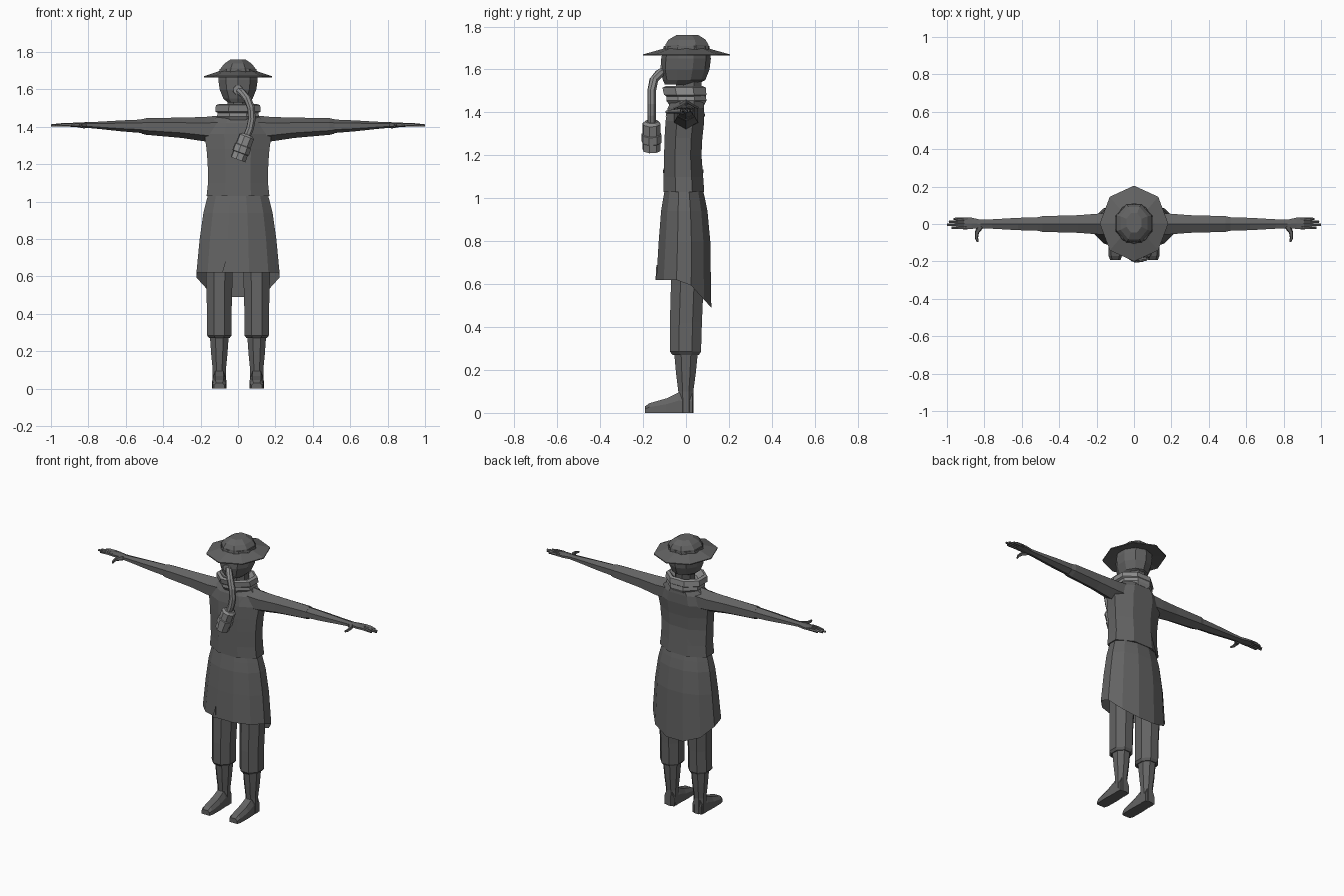
import bpy, bmesh, math
from mathutils import Vector

if "Cube" in bpy.data.objects:
    bpy.data.objects.remove(bpy.data.objects["Cube"])


def material(name, v):
    m = bpy.data.materials.new(name)
    m.diffuse_color = (v, v, v, 1)
    m.use_nodes = True
    m.node_tree.nodes["Principled BSDF"].inputs["Base Color"].default_value = m.diffuse_color
    return m


DARK = material("dark_grey_cloth", 0.125)
LIGHT = material("light_grey", 0.26)


def finish(name, bm, mat, mirror=False):
    bmesh.ops.recalc_face_normals(bm, faces=bm.faces)
    me = bpy.data.meshes.new(name)
    bm.to_mesh(me)
    bm.free()
    me.materials.append(mat)
    ob = bpy.data.objects.new(name, me)
    bpy.context.collection.objects.link(ob)
    if mirror:
        mod = ob.modifiers.new("mirror", 'MIRROR')
        mod.use_axis[0] = True
    return ob


def skin(rings, caps=(True, True)):
    """Bridge rings of equal point count into a bmesh."""
    bm = bmesh.new()
    vs = [[bm.verts.new(p) for p in r] for r in rings]
    n = len(vs[0])
    for a, b in zip(vs, vs[1:]):
        for i in range(n):
            j = (i + 1) % n
            bm.faces.new((a[i], a[j], b[j], b[i]))
    if caps[0]:
        bm.faces.new(vs[0][::-1])
    if caps[1]:
        bm.faces.new(vs[-1])
    return bm


def flat_ring(z, hx, y0, y1, n=8, x=0, turn=0.5):
    """Horizontal ring, half width hx, from y0 to y1; turn 0.5 puts flats on the axes."""
    k = 1 / math.cos(math.pi / n) if turn else 1
    cy, hy = (y0 + y1) / 2, (y1 - y0) / 2
    pts = []
    for i in range(n):
        a = 2 * math.pi * (i + turn) / n
        pts.append(Vector((x + hx * k * math.cos(a), cy + hy * k * math.sin(a), z)))
    return pts


def stack(name, rows, mat, n=8, x=0, turn=0.5, mirror=False, caps=(True, True)):
    rings = [flat_ring(*r, n=n, x=x, turn=turn) for r in rows]
    return finish(name, skin(rings, caps), mat, mirror)


def limb(name, rows, mat, n=6):
    """Mirrored arm section along x; rows are x, half depth, z low, z high, y centre."""
    rings = []
    for x, hy, z0, z1, cy in rows:
        k = 1 / math.cos(math.pi / 6)
        rings.append([Vector((x, cy + hy * k * math.sin(a), (z0 + z1) / 2 + (z1 - z0) / 2 * math.cos(a)))
                      for a in (2 * math.pi * i / n for i in range(n))])
    return finish(name, skin(rings), mat, True)


def tube(name, path, mat, n=8, mirror=False):
    """Round bar through (x, y, z, radius) points."""
    pts = [Vector(p[:3]) for p in path]
    rings = []
    for i, p in enumerate(pts):
        d = (pts[min(i + 1, len(pts) - 1)] - pts[max(i - 1, 0)]).normalized()
        u = d.cross(Vector((1, 0.13, 0))).normalized()
        w = d.cross(u)
        rings.append([p + path[i][3] * (u * math.cos(t) + w * math.sin(t))
                      for t in (2 * math.pi * (j + 0.5) / n for j in range(n))])
    return finish(name, skin(rings), mat, mirror)


# Torso
torso_rows = [(1.03, .168, -.105, .085), (1.10, .160, -.104, .080), (1.20, .162, -.102, .072),
              (1.28, .168, -.100, .076), (1.36, .180, -.095, .085), (1.42, .155, -.085, .085),
              (1.465, .095, -.065, .080)]
stack("jacket", torso_rows, DARK)

# Thin strap running from one shoulder to the opposite hip
bm = skin([flat_ring(z, hx + .003, a - .003, b + .003) for z, hx, a, b in torso_rows], (False, False))
normal = Vector((.40, 0, -.22)).normalized()
for point, sgn in ((Vector((-.035, 0, 1.20)), 1), (Vector((-.024, 0, 1.20)), -1)):
    bmesh.ops.bisect_plane(bm, geom=bm.verts[:] + bm.edges[:] + bm.faces[:], plane_co=point,
                           plane_no=normal * sgn, clear_inner=True)
finish("shoulder_strap", bm, DARK)

# Long skirt of the coat, with the hem dropping to a tail at the back
rows = [(1.035, .160, -.100, .080), (1.00, .170, -.106, .088), (.94, .185, -.116, .100),
        (.80, .205, -.127, .113), (.62, .222, -.138, .118)]
rings = [flat_ring(*r, n=12) for r in rows]
for p in rings[-1]:
    p.z -= .13 * max(0, p.y) / .118
finish("coat_skirt", skin(rings, (True, False)), DARK)

# Small front fold at the hem
bm = skin([[Vector(p) for p in ((-.085, y, .62), (-.06, y, .62), (-.065, y + .004, .69))]
           for y in (-.142, -.134)])
finish("hem_fold", bm, DARK)

# Trousers and boots
stack("trousers", [(.27, .055, -.062, .060), (.285, .066, -.075, .070), (.42, .066, -.075, .074),
                   (.60, .071, -.070, .082), (.85, .075, -.075, .080)], DARK, x=.1, mirror=True)
stack("boot_shaft", [(.0, .036, -.035, .036), (.10, .035, -.036, .034), (.18, .043, -.046, .045),
                     (.29, .051, -.056, .056)], DARK, x=.1, mirror=True)
foot = []
for y, hw, top in ((.030, .034, .09), (-.035, .035, .095), (-.09, .038, .068), (-.17, .036, .045), (-.192, .028, .030)):
    foot.append([Vector((.1 + sx * hw * w, y, z))
                 for sx, w, z in ((-1, 1, 0), (1, 1, 0), (1, 1, top * .6), (1, .6, top),
                                  (-1, .6, top), (-1, 1, top * .6))])
finish("boot_foot", skin(foot), DARK, True)

# Sleeves and forearms
limb("sleeve", [(.08, .060, 1.315, 1.462, 0), (.18, .056, 1.322, 1.452, 0), (.30, .047, 1.340, 1.449, 0),
                (.49, .042, 1.357, 1.446, 0), (.515, .036, 1.363, 1.440, 0)], DARK)
limb("forearm", [(.48, .037, 1.364, 1.440, 0), (.62, .033, 1.375, 1.434, 0), (.76, .025, 1.390, 1.426, 0),
                 (.82, .023, 1.395, 1.424, 0), (.87, .030, 1.398, 1.422, .004), (.91, .031, 1.401, 1.420, .004)], DARK)

# Fingers and thumb
for name, y, tip in (("index_finger", -.020, .975), ("middle_finger", -.004, 1.0),
                     ("ring_finger", .012, .99), ("little_finger", .027, .965)):
    tube(name, [(.89, y, 1.411, .0095), (.94, y, 1.411, .009), (tip, y, 1.407, .006)], DARK, 5, True)
tube("thumb", [(.82, -.012, 1.408, .018), (.84, -.045, 1.406, .012), (.842, -.075, 1.404, .009),
               (.835, -.095, 1.402, .006)], DARK, 5, True)

# Neck, head
stack("neck", [(1.44, .055, -.05, .065), (1.57, .055, -.045, .075)], DARK)
stack("head", [(1.53, .055, -.095, .045), (1.55, .078, -.103, .085), (1.60, .098, -.113, .104),
               (1.65, .105, -.110, .110), (1.71, .098, -.098, .104)], DARK, n=10)

# Scarf in two folds
stack("scarf_lower", [(1.435, .095, -.078, .085), (1.455, .112, -.092, .095), (1.485, .108, -.090, .092)], LIGHT)
stack("scarf_upper", [(1.470, .100, -.085, .085), (1.482, .122, -.102, .095), (1.515, .118, -.110, .092),
                      (1.522, .100, -.095, .078), (1.49, .070, -.065, .060)], LIGHT)

# Hat crown and drooping octagonal brim
stack("hat_crown", [(1.685, .100, -.100, .106), (1.715, .091, -.096, .104), (1.738, .072, -.082, .092),
                    (1.760, .040, -.045, .058)], DARK)
stack("hat_brim", [(1.680, .095, -.095, .100), (1.664, .183, -.200, .205), (1.670, .183, -.200, .205),
                   (1.694, .110, -.115, .118), (1.700, .095, -.098, .104)], DARK, turn=0)

# Breathing hose and canister
tube("mouthpiece", [(0, -.090, 1.598, .030), (0, -.118, 1.596, .026)], LIGHT)
tube("hose", [(0, -.095, 1.597, .021), (.022, -.125, 1.580, .021), (.050, -.150, 1.550, .021),
              (.070, -.160, 1.500, .021), (.074, -.160, 1.440, .021), (.064, -.160, 1.390, .021),
              (.042, -.160, 1.335, .021)], LIGHT)
tube("canister", [(.050, -.160, 1.358, .030), (.046, -.160, 1.347, .043), (.028, -.160, 1.300, .043),
                  (.027, -.160, 1.297, .048), (.014, -.160, 1.262, .048), (.013, -.160, 1.259, .043),
                  (.000, -.160, 1.224, .043)], LIGHT)
